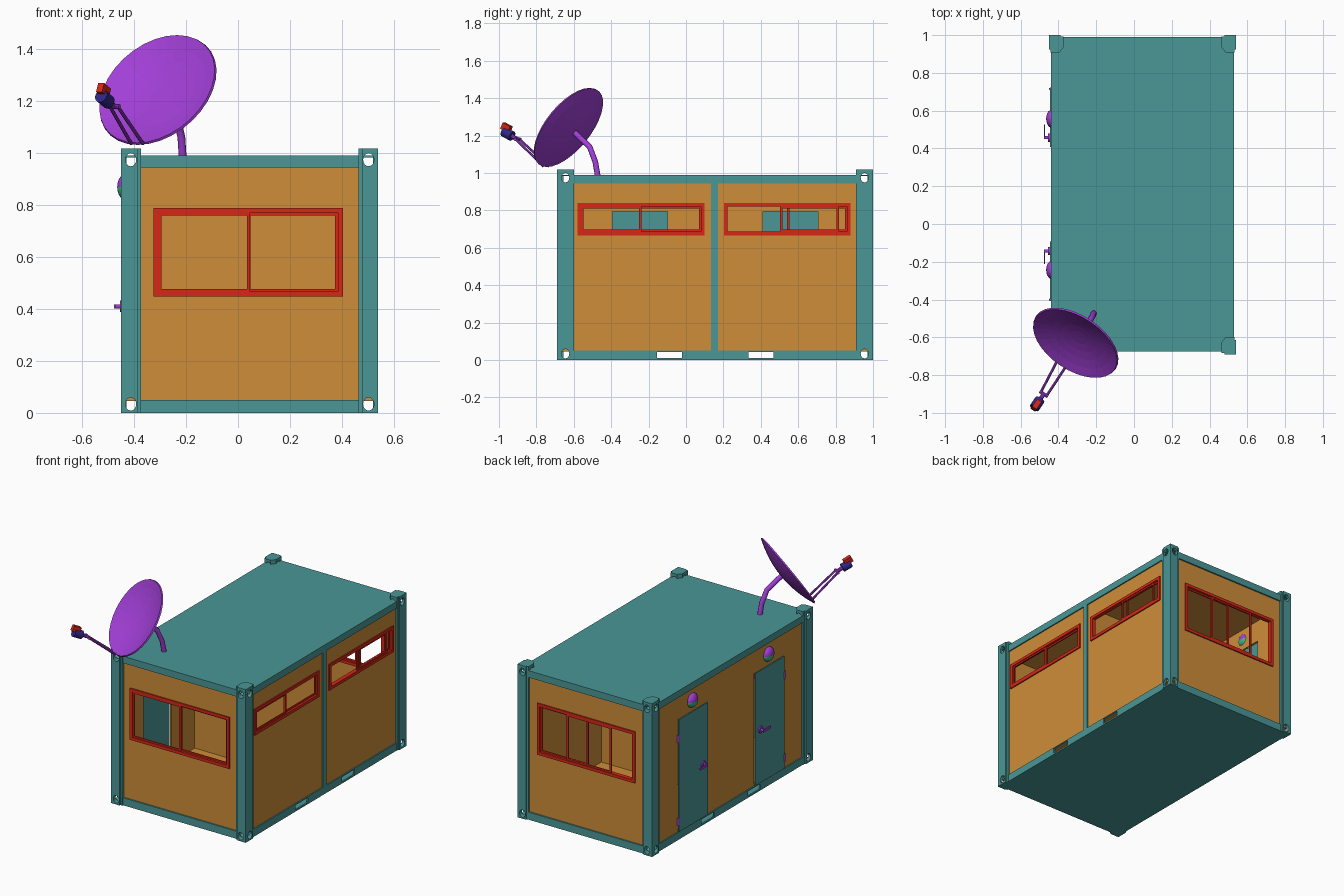
import bpy, bmesh
from math import pi, cos, sin
from mathutils import Vector, Matrix

if "Cube" in bpy.data.objects:
    bpy.data.objects.remove(bpy.data.objects["Cube"])

def mat(name, r, g, b):
    m = bpy.data.materials.new(name)
    m.diffuse_color = (r, g, b, 1)
    m.use_nodes = True
    m.node_tree.nodes["Principled BSDF"].inputs["Base Color"].default_value = m.diffuse_color
    return m

TEAL = mat("teal", .07, .31, .31)
ORANGE = mat("orange", .62, .27, .04)
RED = mat("red", .68, .02, .008)
PURPLE = mat("purple", .36, .05, .68)
BLUE = mat("blue", .03, .02, .25)
GREEN = mat("green", .04, .5, .2)

def finish(name, bm, *mats):
    bmesh.ops.recalc_face_normals(bm, faces=bm.faces)
    me = bpy.data.meshes.new(name)
    bm.to_mesh(me)
    bm.free()
    ob = bpy.data.objects.new(name, me)
    bpy.context.collection.objects.link(ob)
    for m in mats:
        me.materials.append(m)
    return ob

def boxes(name, spans, m, xf=Matrix()):
    bm = bmesh.new()
    for a, b in spans:
        a, b = Vector(a), Vector(b)
        mx = xf @ Matrix.Translation((a + b) / 2) @ Matrix.Diagonal((*(b - a), 1))
        bmesh.ops.create_cube(bm, size=1, matrix=mx)
    return finish(name, bm, m)

def rod(name, p, q, r, m, segs=12, r2=None):
    p, q = Vector(p), Vector(q)
    bm = bmesh.new()
    mx = Matrix.Translation((p + q) / 2) @ (q - p).to_track_quat('Z', 'Y').to_matrix().to_4x4()
    bmesh.ops.create_cone(bm, cap_ends=True, segments=segs, radius1=r, radius2=r2 or r,
                          depth=(q - p).length, matrix=mx)
    return finish(name, bm, m)

def cut(obs, cutters):
    for ob in obs:
        for c in cutters:
            md = ob.modifiers.new("cut", 'BOOLEAN')
            md.object, md.operation, md.solver = c, 'DIFFERENCE', 'EXACT'
        dg = bpy.context.evaluated_depsgraph_get()
        me = bpy.data.meshes.new_from_object(ob.evaluated_get(dg))
        ob.modifiers.clear()
        ob.data = me
    for c in cutters:
        bpy.data.objects.remove(c)

X0, X1, Y0, Y1 = -.45, .54, -.69, 1.0

# Corner posts with stepped lips and oval lifting holes
PROFILE = [(0, 0), (.062, 0), (.062, .008), (.076, .008), (.076, .065), (.055, .092),
           (.008, .092), (.008, .075), (0, .075)]
posts = []
for side, x, sx in (("left", X0, 1), ("right", X1, -1)):
    for end, y, sy in (("front", Y0, 1), ("back", Y1, -1)):
        bm = bmesh.new()
        f = bm.faces.new([bm.verts.new((x + sx * u, y + sy * v, 0)) for u, v in PROFILE])
        top = bmesh.ops.extrude_face_region(bm, geom=[f])["geom"]
        bmesh.ops.translate(bm, vec=(0, 0, 1.018), verts=[v for v in top if isinstance(v, bmesh.types.BMVert)])
        posts.append(finish(f"{end}_{side}_post", bm, TEAL))
holes = []
for z in (.034, .975):
    for x in (X0 + .037, X1 - .037):
        holes.append(rod("hole", (x, -2, 0), (x, 2, 0), .021, None, 16))
        holes[-1].matrix_world = Matrix.Translation((0, 0, z)) @ Matrix.Diagonal((1, 1, 1.2, 1))
    for y in (Y0 + .045, Y1 - .045):
        holes.append(rod("hole", (-2, y, 0), (2, y, 0), .021, None, 16))
        holes[-1].matrix_world = Matrix.Translation((0, 0, z)) @ Matrix.Diagonal((1, 1, 1.2, 1))
bpy.context.view_layer.update()
cut(posts, holes)

# Rails, roof and base
A, B, C, D = X0 + .01, X1 - .01, Y0 + .015, Y1 - .01
for nm, z0, z1 in (("bottom", 0, .05), ("top", .945, .99)):
    boxes(f"{nm}_end_rails", [((X0 + .07, C, z0), (X1 - .07, C + .02, z1)),
                              ((X0 + .07, D - .02, z0), (X1 - .07, D, z1))], TEAL)
    rails = boxes(f"{nm}_side_rails", [((A, Y0 + .085, z0), (A + .01, Y1 - .085, z1)),
                                       ((B - .01, Y0 + .085, z0), (B, Y1 - .085, z1))], TEAL)
    if nm == "bottom":  # forklift pockets
        cut([rails], [boxes("pocket", [((-1, y, .01), (1, y + .134, .043))], None) for y in (-.155, .333)])
boxes("roof", [((A, C, .984), (B, D, .9905))], TEAL)
boxes("base_plate", [((A, C, 0), (B, D, .006))], TEAL)
boxes("middle_post", [((B - .015, .135, .045), (B, .17, .95))], TEAL)

# Lined walls, floor, ceiling and partition
G, H, I, J = A + .008, B - .008, C + .01, D - .01
boxes("floor", [((G, I, .047), (H, J, .054))], ORANGE)
boxes("ceiling", [((G, I, .94), (H, J, .946))], ORANGE)
boxes("partition", [((G, .145, .05), (H, .16, .945))], ORANGE)
T, Z0, Z1 = .012, .045, .948
walls = {"front": boxes("front_wall", [((G, I, Z0), (H, I + T, Z1))], ORANGE),
         "back": boxes("back_wall", [((G, J - T, Z0), (H, J, Z1))], ORANGE),
         "left": boxes("left_wall", [((G, I, Z0), (G + T, J, Z1))], ORANGE),
         "right": boxes("right_wall", [((H - T, I, Z0), (H, J, Z1))], ORANGE)}

# Sliding windows: frame plus two sashes, each given as (start, end)
def ring(name, along_x, d0, d1, u0, u1, z0, z1, w):
    bars = [(u0, u1, z0, z0 + w), (u0, u1, z1 - w, z1), (u0, u0 + w, z0 + w, z1 - w), (u1 - w, u1, z0 + w, z1 - w)]
    d0, d1 = sorted((d0, d1))
    boxes(name, [((a, d0, c), (b, d1, d)) if along_x else ((d0, a, c), (d1, b, d)) for a, b, c, d in bars], RED)

def window(name, wall, face, s, u0, u1, z0, z1, outer, inner):
    along_x = wall in ("front", "back")
    e = .015
    lo, hi = (u0 + e, -3, z0 + e), (u1 - e, 3, z1 - e)
    if along_x:
        span = ((lo[0], face - .05, lo[2]), (hi[0], face + .05, hi[2]))
    else:
        span = ((face - .05, lo[0], lo[2]), (face + .05, hi[0], hi[2]))
    cut([walls[wall]], [boxes("opening", [span], None)])
    ring(name + "_frame", along_x, face + s * .008, face - s * .02, u0, u1, z0, z1, .02)
    for nm, (a, b), d in (("outer", outer, 0), ("inner", inner, .009)):
        ring(f"{name}_{nm}_sash", along_x, face + s * (.003 - d), face - s * (.005 + d), a, b, z0 + .017, z1 - .017, .013)

window("front_window", "front", I, -1, -.325, .405, .448, .79, (-.307, .047), (.035, .387))
window("back_window", "back", J, 1, -.315, .405, .448, .79, (-.14, .19), (.037, .387))
window("right_window_a", "right", H, 1, -.58, .1, .667, .84, (-.562, -.238), (-.25, .083))
window("right_window_b", "right", H, 1, .203, .88, .667, .84, (.502, .818), (.54, .862))

# Doors, hinges, lever handles and wall lamps, mirrored about the partition
MID = .157
for nm, s in (("back", 1), ("front", -1)):
    def span(a, b, x0, x1, z0, z1):
        ya, yb = sorted((MID + s * a, MID + s * b))
        return ((x0, ya, z0), (x1, yb, z1))
    cut([walls["left"]], [boxes("opening", [span(.255, .55, -1, G + .1, .06, .795)], None)])
    boxes(nm + "_door", [span(.25, .555, A - .006, A + .002, .055, .8)], TEAL)
    for i, z in enumerate((.1, .65)):
        y = MID + s * .558
        rod(f"{nm}_door_hinge_{i}", (A - .003, y, z), (A - .003, y, z + .05), .007, PURPLE)
    y = MID + s * .3
    rod(nm + "_handle_rose", (A - .004, y, .41), (A - .014, y, .41), .022, PURPLE, 16)
    rod(nm + "_handle_stem", (A - .01, y, .41), (A - .034, y, .41), .008, PURPLE)
    boxes(nm + "_handle_lever", [span(.292, .37, A - .037, A - .03, .402, .418)], PURPLE)
    # Lamp dome striped in three colours
    bm = bmesh.new()
    bmesh.ops.create_uvsphere(bm, u_segments=20, v_segments=12, radius=.047)
    for f in bm.faces:
        z = f.calc_center_median().z
        f.material_index = 0 if z > .004 else 1 if z > -.024 else 2
        f.smooth = True
    bmesh.ops.transform(bm, matrix=Matrix.Translation((A + .003, MID + s * .4, .87)) @ Matrix.Diagonal((.6, 1, 1, 1)), verts=bm.verts)
    finish(nm + "_lamp", bm, PURPLE, GREEN, TEAL)

# Dish: shallow faceted paraboloid
CEN, N, R = Vector((-.31, -.63, 1.245)), Vector((-.46, -.69, .56)).normalized(), .252
SIDE = N.cross(Vector((0, 0, 1))).normalized()
DOWN = SIDE.cross(N) * -1
bm = bmesh.new()
SEG, RINGS = 32, 5
prev = None
for k in range(1, RINGS + 1):
    r = R * k / RINGS
    loop = [bm.verts.new(CEN + N * (.05 * (k / RINGS) ** 2 - .05) + (SIDE * cos(2 * pi * i / SEG) + DOWN * sin(2 * pi * i / SEG)) * r)
            for i in range(SEG)]
    if prev is None:
        tip = bm.verts.new(CEN - N * .05)
    for i in range(SEG):
        j = (i + 1) % SEG
        bm.faces.new((prev[i], prev[j], loop[j], loop[i]) if prev else (tip, loop[j], loop[i]))
    prev = loop
dish = finish("dish", bm, PURPLE)
sol = dish.modifiers.new("thickness", 'SOLIDIFY')
sol.thickness, sol.offset = .01, 0

# Curved mast
cu = bpy.data.curves.new("mast", 'CURVE')
cu.dimensions, cu.bevel_depth, cu.bevel_resolution, cu.use_fill_caps = '3D', .016, 2, True
path = [(-.213, -.472, .985), (-.218, -.485, 1.06), (-.235, -.515, 1.14), (-.285, -.595, 1.215)]
sp = cu.splines.new('POLY')
sp.points.add(len(path) - 1)
for p, c in zip(sp.points, path):
    p.co = (*c, 1)
cu.materials.append(PURPLE)
bpy.context.collection.objects.link(bpy.data.objects.new("dish_mast", cu))

# Feed arm and receiver
FOOT, HEAD = CEN + DOWN * R, Vector((-.478, -.9, 1.18))
for nm, s in (("left", -1), ("right", 1)):
    rod(f"feed_arm_{nm}", FOOT + SIDE * .027 * s, HEAD + SIDE * .018 * s, .007, PURPLE, 8)
rod("feed_crossbar", HEAD - SIDE * .026, HEAD + SIDE * .026, .009, PURPLE, 8)
AIM = Vector((-.5, -.75, .42)).normalized()
rod("feed_neck", HEAD, HEAD + AIM * .05, .012, PURPLE, 10)
rod("receiver", HEAD + AIM * .04, HEAD + AIM * .098, .027, BLUE, 16)
xf = Matrix.Translation(HEAD + AIM * .085 + Vector((0, 0, .025))) @ AIM.to_track_quat('Y', 'Z').to_matrix().to_4x4()
boxes("receiver_cap", [((-.014, -.03, -.015), (.014, .022, .022))], RED, xf)
